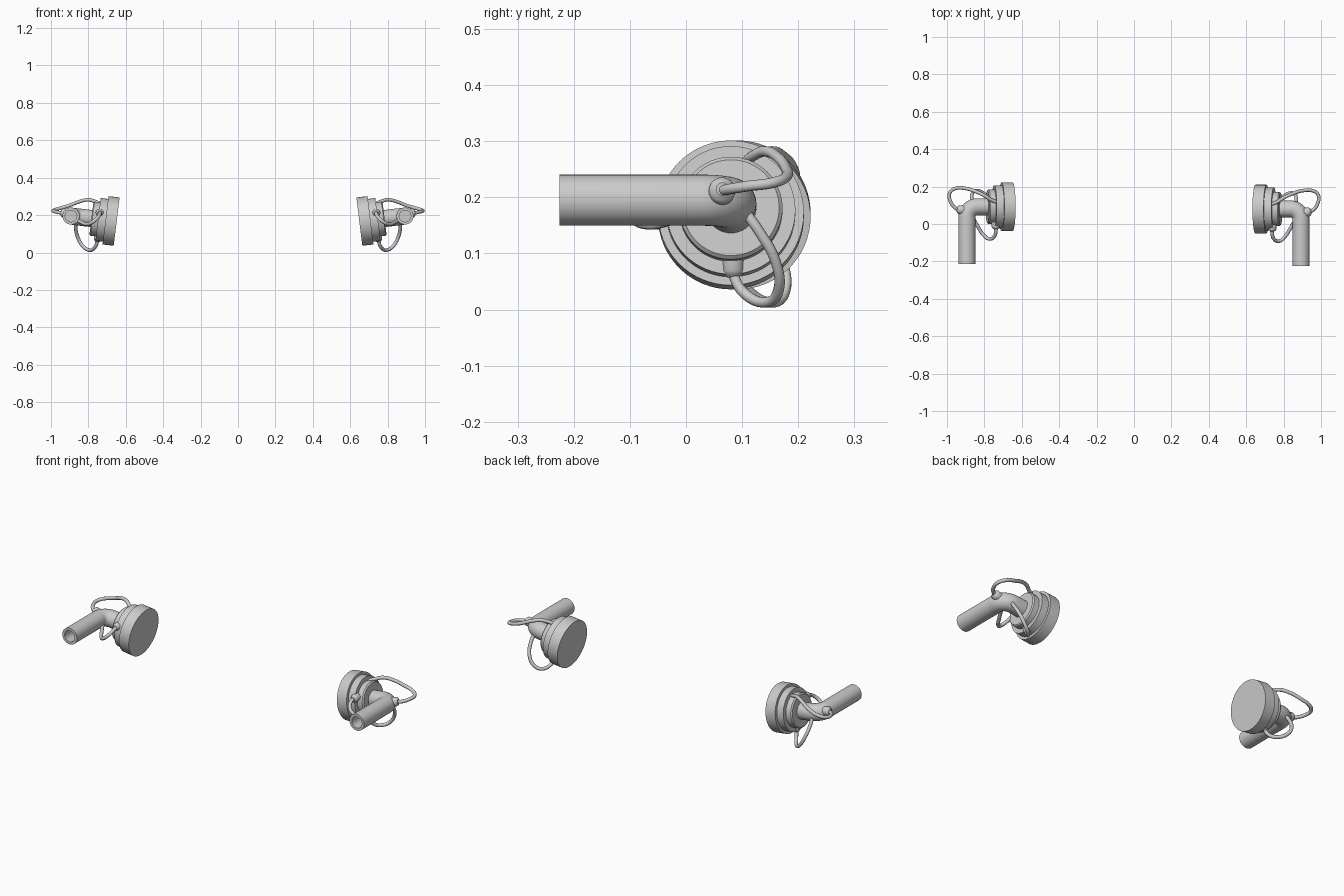
import bpy, bmesh, math
from mathutils import Vector

if "Cube" in bpy.data.objects:
    bpy.data.objects.remove(bpy.data.objects["Cube"])

TILT = math.radians(7)
ELBOW = Vector((0.893, 0.08, 0.195))             # corner of the pipe centreline
AXIS = Vector((-math.cos(TILT), 0, -math.sin(TILT)))  # from the elbow to the pad
FACE = 0.246                                     # elbow to pad face distance


def place(p, side):
    """Mirror a right-hand point to the chosen side; the left unit sits slightly further back."""
    return Vector((side * p[0], p[1] + (0.012 if side < 0 else 0), p[2]))


def rings(name, sections, side, n=40, ref=(0, 0, 1)):
    """Skin a closed solid through (centre, tangent, radius) rings."""
    bm = bmesh.new()
    loops = []
    for c, t, r in sections:
        t = Vector(t).normalized()
        u = t.cross(Vector(ref)).normalized()
        v = t.cross(u)
        loops.append([bm.verts.new(place(Vector(c) + r * (u * math.cos(a) + v * math.sin(a)), side))
                      for a in (2 * math.pi * i / n for i in range(n))])
    for a, b in zip(loops, loops[1:]):
        for i in range(n):
            j = (i + 1) % n
            bm.faces.new((a[i], a[j], b[j], b[i]))
    bm.faces.new(loops[0])
    bm.faces.new(loops[-1])
    bmesh.ops.recalc_face_normals(bm, faces=bm.faces)
    me = bpy.data.meshes.new(name)
    bm.to_mesh(me)
    bm.free()
    ob = bpy.data.objects.new(name, me)
    bpy.context.collection.objects.link(ob)
    bpy.ops.object.select_all(action='DESELECT')
    ob.select_set(True)
    bpy.context.view_layer.objects.active = ob
    bpy.ops.object.shade_smooth_by_angle(angle=math.radians(35))
    return ob


def cable(name, pts, side, radius=0.0095):
    cu = bpy.data.curves.new(name, 'CURVE')
    cu.dimensions = '3D'
    cu.bevel_depth = radius
    cu.bevel_resolution = 3
    cu.resolution_u = 5
    cu.use_fill_caps = True
    sp = cu.splines.new('BEZIER')
    sp.bezier_points.add(len(pts) - 1)
    for bp, p in zip(sp.bezier_points, pts):
        bp.co = place(p, side)
        bp.handle_left_type = bp.handle_right_type = 'AUTO'
    bpy.context.collection.objects.link(bpy.data.objects.new(name, cu))


def socket(name, c, t, side, r=0.021):
    """Short flared collar where a cable plugs in."""
    c, t = Vector(c), Vector(t).normalized()
    ref = (1, 0, 0) if abs(t.z) > 0.7 else (0, 0, 1)
    rings(name, [(c + t * d, t, k * r) for d, k in
                 ((-0.02, 1), (0.006, 1), (0.012, 0.85), (0.018, 0.5))], side, 20, ref)


for side, label in ((1, "right"), (-1, "left")):
    # stepped round pad
    steps = [(0, 0.130), (0.060, 0.130), (0.060, 0.115), (0.100, 0.115),
             (0.100, 0.092), (0.130, 0.092), (0.136, 0.086)]
    rings(label + "_pad", [(ELBOW + AXIS * (FACE - d), AXIS, r) for d, r in steps], side, 64)

    # hollow pipe with a bent elbow
    fwd, bend, R = Vector((0, 1, 0)), 0.055, 0.0455
    mouth = Vector((ELBOW.x, -0.225, ELBOW.z))
    pipe = [(mouth + fwd * 0.2, fwd, 0.031), (mouth, fwd, 0.031), (mouth, fwd, R)]
    a, b = ELBOW - fwd * bend, ELBOW + AXIS * bend
    for i in range(11):
        k = i / 10 * math.pi / 2
        p = a + fwd * bend * math.sin(k) + AXIS * bend * (1 - math.cos(k))
        pipe.append((p, fwd * math.cos(k) + AXIS * math.sin(k), R))
    pipe.append((ELBOW + AXIS * 0.15, AXIS, R))
    rings(label + "_pipe", pipe, side)

    # upper cable from the elbow's outer side to the top of the pad
    cable(label + "_upper_cable", [
        (0.915, 0.062, 0.210), (0.950, 0.070, 0.213), (0.982, 0.110, 0.220), (0.985, 0.155, 0.226),
        (0.955, 0.178, 0.236), (0.900, 0.178, 0.252), (0.855, 0.165, 0.270),
        (0.800, 0.140, 0.282), (0.765, 0.118, 0.273), (0.735, 0.105, 0.262)], side)
    socket(label + "_elbow_socket", (0.930, 0.064, 0.211), (1, 0.1, 0.2), side, 0.024)

    # front cable from the pad's front edge to the inside of the pipe
    cable(label + "_front_cable", [
        (0.740, 0.000, 0.212), (0.738, -0.045, 0.210), (0.748, -0.080, 0.190),
        (0.775, -0.092, 0.165), (0.805, -0.070, 0.152), (0.835, -0.025, 0.160),
        (0.860, 0.020, 0.175)], side)
    socket(label + "_front_socket", (0.740, -0.022, 0.213), (0, -1, 0), side)

    # lower cable looping from the elbow under the pad
    cable(label + "_lower_cable", [
        (0.865, 0.105, 0.175), (0.868, 0.130, 0.140), (0.858, 0.160, 0.085),
        (0.830, 0.165, 0.035), (0.795, 0.145, 0.013), (0.765, 0.105, 0.028),
        (0.752, 0.085, 0.062), (0.748, 0.083, 0.100)], side)
    socket(label + "_lower_socket", (0.749, 0.084, 0.075), (0, 0, -1), side)
